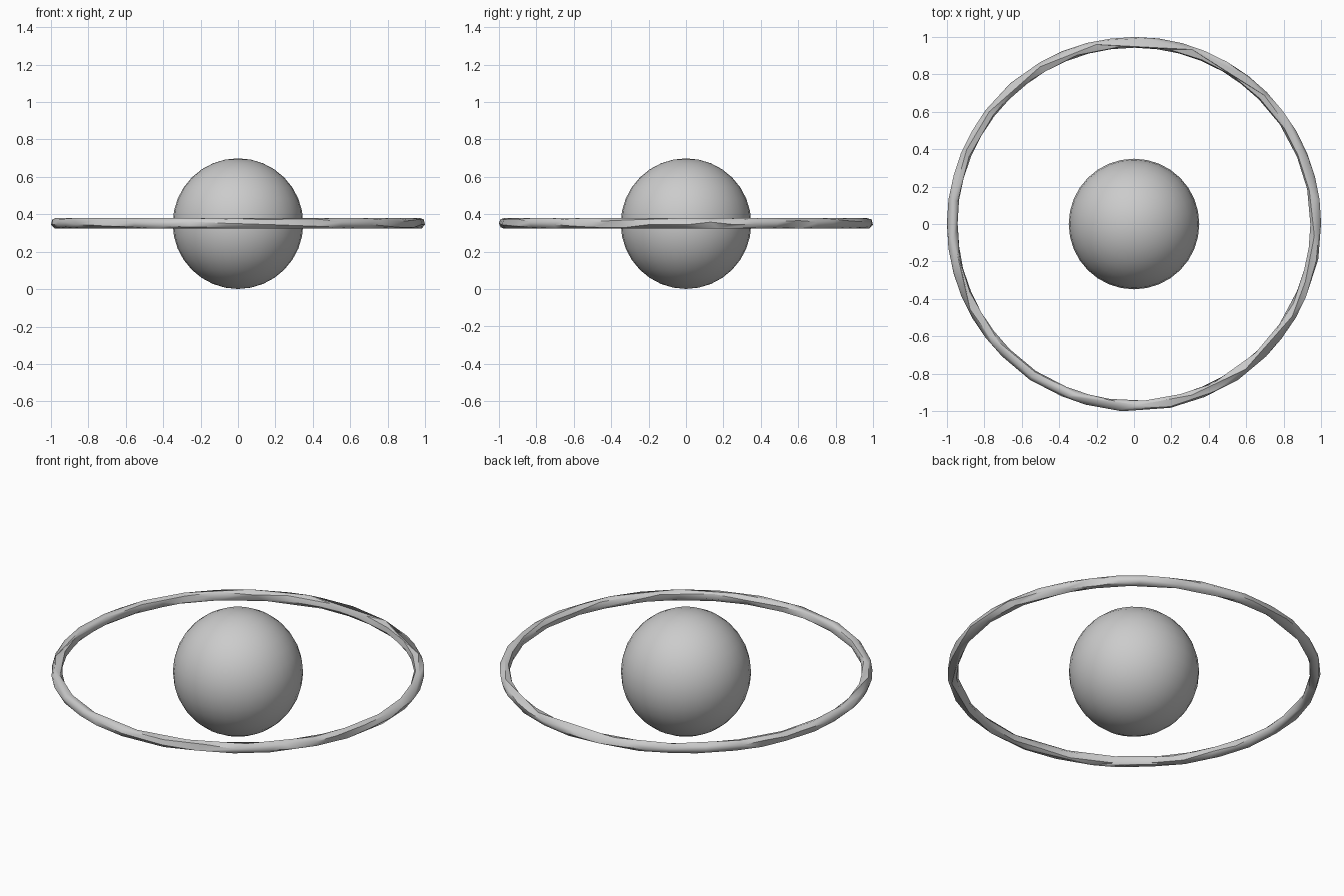
import bpy
import math

if "Cube" in bpy.data.objects:
    bpy.data.objects.remove(bpy.data.objects["Cube"])

CENTER = (0, 0, 0.35)


def finish(obj, name, angle):
    obj.name = name
    bpy.ops.object.shade_smooth_by_angle(angle=math.radians(angle))


# Central ball
bpy.ops.mesh.primitive_uv_sphere_add(segments=32, ring_count=16, radius=0.349, location=CENTER)
finish(bpy.context.object, "ball", 40)

# Thin surrounding ring, reduced to irregular low-poly facets
bpy.ops.mesh.primitive_torus_add(major_segments=48, minor_segments=12,
                                 major_radius=0.971, minor_radius=0.029,
                                 location=(0, 0, 0.352))
ring = bpy.context.object
mod = ring.modifiers.new("facets", 'DECIMATE')
mod.ratio = 0.35
bpy.ops.object.modifier_apply(modifier=mod.name)
finish(ring, "ring", 40)
